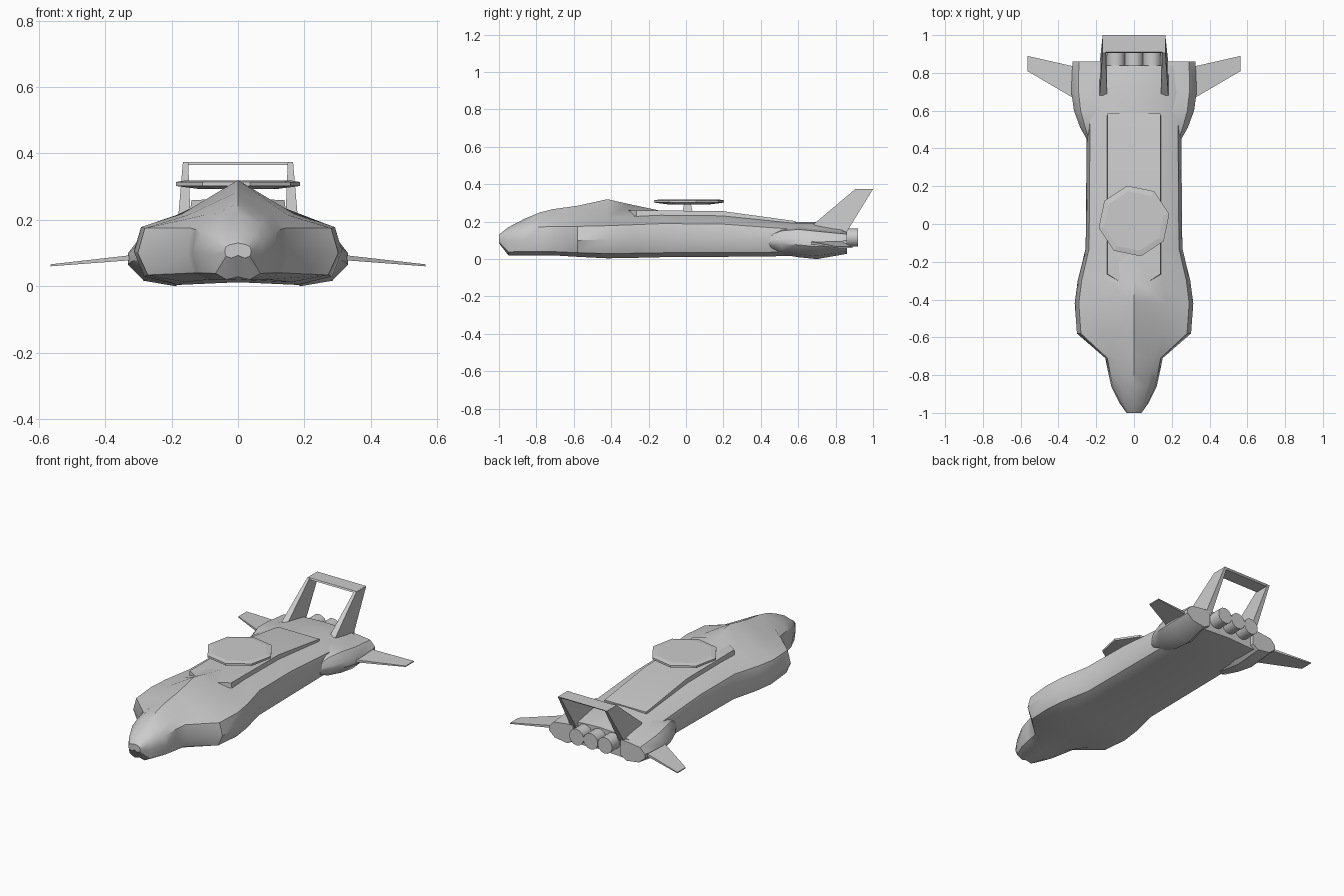
import bpy, bmesh, math
from mathutils import Matrix

if "Cube" in bpy.data.objects:
    bpy.data.objects.remove(bpy.data.objects["Cube"])


def finish(bm, name, angle=None):
    bmesh.ops.recalc_face_normals(bm, faces=bm.faces)
    me = bpy.data.meshes.new(name)
    bm.to_mesh(me)
    bm.free()
    ob = bpy.data.objects.new(name, me)
    bpy.context.collection.objects.link(ob)
    if angle:
        bpy.ops.object.select_all(action='DESELECT')
        ob.select_set(True)
        bpy.context.view_layer.objects.active = ob
        bpy.ops.object.shade_smooth_by_angle(angle=math.radians(angle))
    return ob


def loft(name, rings, angle=None):
    """Skin a list of equal-length closed rings and cap both ends."""
    bm = bmesh.new()
    rows = [[bm.verts.new(p) for p in r] for r in rings]
    n = len(rows[0])
    for a, b in zip(rows, rows[1:]):
        for i in range(n):
            j = (i + 1) % n
            bm.faces.new((a[i], a[j], b[j], b[i]))
    bm.faces.new(rows[0])
    bm.faces.new(rows[-1])
    return finish(bm, name, angle)


def flip(rings, s):
    return [[(x * s, y, z) for x, y, z in r] for r in rings]


# Fuselage: y, belly z, belly half width, half width, waist z, shoulder x, shoulder z, ridge z
stations = [
    (-1.00, .085, .020, .040, .105, .025, .125, .130),
    (-0.95, .020, .035, .075, .095, .050, .155, .170),
    (-0.86, .020, .060, .120, .100, .070, .190, .217),
    (-0.78, .020, .080, .138, .100, .085, .210, .250),
    (-0.71, .020, .090, .152, .100, .100, .215, .267),
    (-0.58, .012, .160, .302, .100, .150, .215, .285),
    (-0.42, .004, .180, .314, .105, .170, .218, .320),
    (-0.30, .006, .175, .298, .105, .155, .225, .293),
    (-0.13, .010, .170, .256, .105, .142, .235, .257),
    (0.19, .012, .170, .253, .105, .142, .232, .245),
    (0.57, .016, .170, .250, .100, .145, .192, .198),
    (0.70, .018, .170, .250, .090, .150, .192, .198),
    (0.84, .030, .170, .250, .090, .150, .165, .172),
]


def hull_ring(y, zb, xb, w, zm, xs, zs, zt):
    half = [(xb, zb), (w * .9, zm - (zm - zb) * .75), (w, zm),
            (w * .93, zm + (zs - zm) * .65), (xs, zs)]
    pts = [(0, zb + .008)] + half + [(0, zt)] + [(-x, z) for x, z in reversed(half)]
    return [(x, y, z) for x, z in pts]


loft("fuselage", [hull_ring(*s) for s in stations], 38)

# Flat dorsal spine plate with a pointed front
spine = [(-.335, .03, .262), (-.265, .14, .26), (.19, .14, .257), (.585, .14, .203)]
loft("dorsal_spine", [[(-w - .008, y, z - .06), (w + .008, y, z - .06), (w, y, z), (-w, y, z)]
                      for y, w, z in spine], 20)

# Rear engine pods: y, inner x, outer x, bottom z, top z
pods = [(.44, .19, .245, .06, .13), (.51, .15, .285, .025, .165), (.60, .14, .318, .010, .175),
        (.70, .14, .332, .000, .165), (.86, .16, .325, .028, .145)]


def pod_ring(y, a, b, lo, hi):
    h, w = hi - lo, b - a
    return [(a, y, lo + h * .2), (a + w * .25, y, lo), (b - w * .25, y, lo + h * .1), (b, y, lo + h * .4),
            (b, y, lo + h * .6), (b - w * .2, y, hi - h * .1), (a + w * .25, y, hi), (a, y, hi)]


# Tail fins: y front, y back, inner x, outer x, front z, back z
fins = [(.68, .85, .142, .182, .185, .13), (.905, 1.0, .150, .166, .374, .374)]
# Wings: x, y front, y back, z, half thickness
wings = [(.30, .655, .83, .088, .008), (.565, .81, .89, .063, .003)]

for side, s in (("left", 1), ("right", -1)):
    loft(side + "_engine_pod", flip([pod_ring(*p) for p in pods], s), 38)
    loft(side + "_tail_fin", flip([[(a, y0, z0), (b, y0, z0), (b, y1, z1), (a, y1, z1)]
                                   for y0, y1, a, b, z0, z1 in fins], s))
    loft(side + "_wing", flip([[(x, y0, z - t), (x, y1, z - t), (x, y1, z + t), (x, y0, z + t)]
                               for x, y0, y1, z, t in wings], s))

# Bar joining the fin tips
loft("tail_bar", [[(x, .905, .366), (x, .99, .366), (x, 1.0, .375), (x, .91, .375)] for x in (-.165, .165)])

# Three exhaust nozzles
for i, x in enumerate((-.096, 0, .096)):
    bm = bmesh.new()
    bmesh.ops.create_cone(bm, cap_ends=True, segments=14, radius1=.049, radius2=.049, depth=.14,
                          matrix=Matrix.Translation((x, .85, .115)) @ Matrix.Rotation(math.pi / 2, 4, 'X'))
    finish(bm, f"nozzle_{i + 1}", 40)


# Radar dish on a short post
def circle(r, z, n, start):
    return [(r * math.cos(start + math.tau * k / n), .016 + r * math.sin(start + math.tau * k / n), z)
            for k in range(n)]


loft("radar_dish", [circle(r, z, 8, math.radians(11)) for r, z in
                    ((.12, .293), (.19, .302), (.19, .314), (.16, .319))])
loft("dish_post", [[(x * w, .008 + y * w, z) for x, y in ((-1, -1), (1, -1), (1, 1), (-1, 1))]
                   for w, z in ((.028, .245), (.018, .297))])
